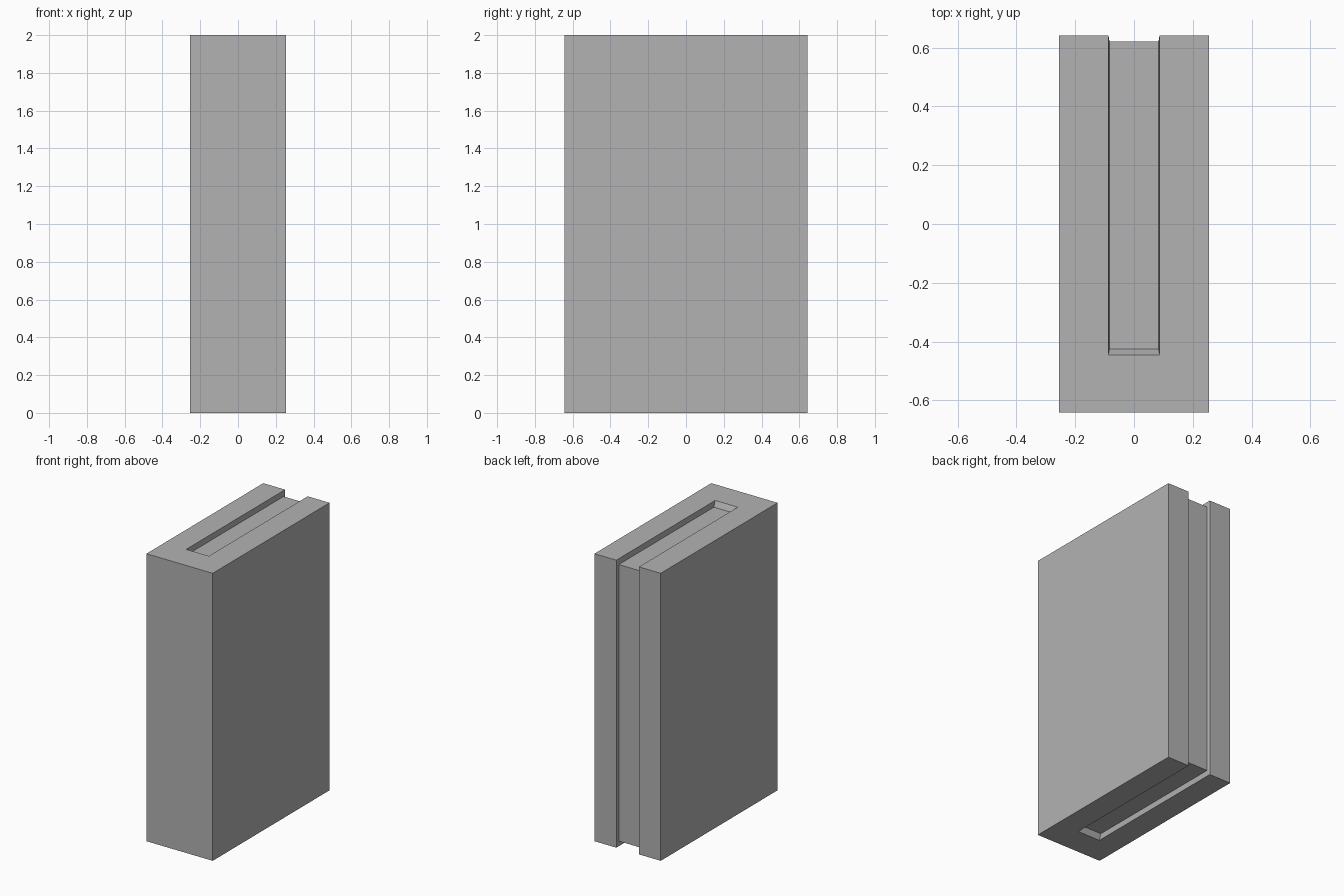
import bpy
import bmesh

cube = bpy.data.objects.get("Cube")
if cube:
    bpy.data.objects.remove(cube, do_unlink=True)

# Overall block size and groove section
HX, HY, H = 0.255, 0.642, 2.0
RIM, FLOOR, DEPTH = 0.087, 0.083, 0.038

grey = bpy.data.materials.new("plain grey")
grey.use_nodes = True
colour = (0.448, 0.448, 0.448, 1)
grey.diffuse_color = colour
grey.node_tree.nodes["Principled BSDF"].inputs["Base Color"].default_value = colour

bm = bmesh.new()


def path(x, points):
    return [bm.verts.new((x, y, z)) for y, z in points]


# Groove runs along the top, down the back and along the bottom
rim = [(-0.445, H), (HY, H), (HY, 0), (-0.445, 0)]
bed = [(-0.425, H - DEPTH), (0.62, H - DEPTH), (0.62, DEPTH), (-0.425, DEPTH)]
outline = [(-HY, H), (HY, H), (HY, 0), (-HY, 0)]
rim_l, rim_r = path(RIM, rim), path(-RIM, rim)
bed_l, bed_r = path(FLOOR, bed), path(-FLOOR, bed)
out_l, out_r = path(HX, outline), path(-HX, outline)

# Groove floor and sloping side walls
for i in range(3):
    for a, b in ((bed_l, bed_r), (rim_l, bed_l), (bed_r, rim_r)):
        bm.faces.new((a[i], a[i + 1], b[i + 1], b[i]))

# Groove ends, and the U-shaped top and bottom faces around them
for end, back in ((0, 1), (3, 2)):
    bm.faces.new((rim_l[end], bed_l[end], bed_r[end], rim_r[end]))
    bm.faces.new((out_r[end], out_l[end], out_l[back], rim_l[back],
                  rim_l[end], rim_r[end], rim_r[back], out_r[back]))

# Broad sides, back strips and front
for out, edge in ((out_l, rim_l), (out_r, rim_r)):
    bm.faces.new(out)
    bm.faces.new((out[1], out[2], edge[2], edge[1]))
bm.faces.new((out_l[0], out_r[0], out_r[3], out_l[3]))

bmesh.ops.recalc_face_normals(bm, faces=bm.faces)
mesh = bpy.data.meshes.new("grooved_block")
bm.to_mesh(mesh)
bm.free()
mesh.materials.append(grey)
block = bpy.data.objects.new("grooved_block", mesh)
bpy.context.collection.objects.link(block)
